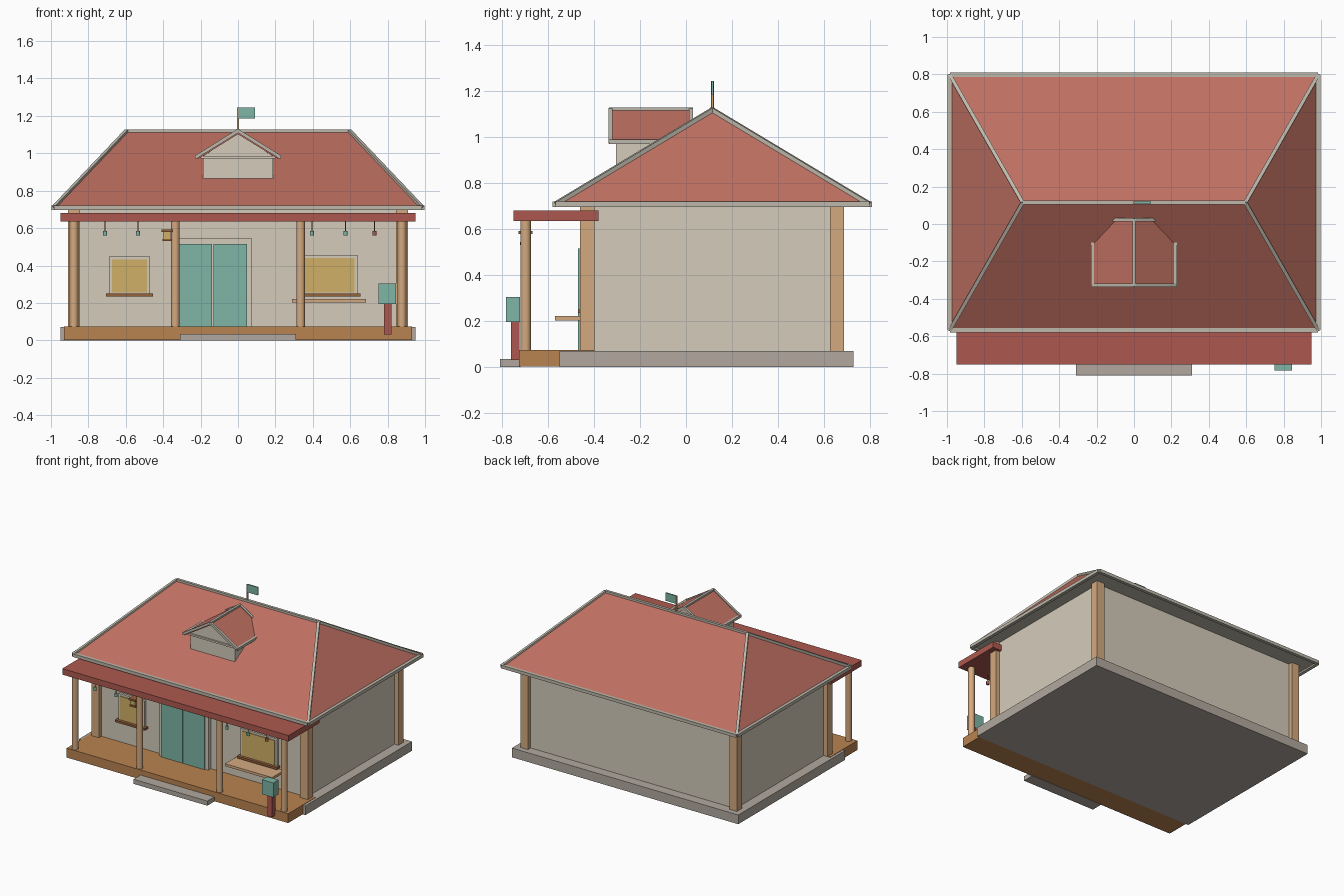
import bpy, bmesh
from mathutils import Vector

cube = bpy.data.objects.get("Cube")
if cube:
    bpy.data.objects.remove(cube)


def material(name, *srgb):
    m = bpy.data.materials.new(name)
    m.use_nodes = True
    col = [(c / 255 / 12.92) if c < 11 else ((c / 255 + 0.055) / 1.055) ** 2.4 for c in srgb] + [1]
    m.diffuse_color = col
    m.node_tree.nodes["Principled BSDF"].inputs["Base Color"].default_value = col
    return m


ROOF = material("roof red", 190, 111, 97)
DARK_RED = material("dark red", 172, 89, 78)
WALL = material("wall beige", 212, 203, 187)
TRIM = material("trim grey", 190, 185, 172)
STONE = material("stone grey", 178, 169, 159)
WOOD = material("post tan", 212, 170, 128)
DECK = material("deck orange", 186, 131, 80)
TEAL = material("teal", 126, 182, 166)
GLASS = material("window yellow", 208, 176, 102)
BROWN = material("sill brown", 150, 98, 58)


def finish(name, bm, *mats):
    bmesh.ops.recalc_face_normals(bm, faces=bm.faces)
    me = bpy.data.meshes.new(name)
    bm.to_mesh(me)
    bm.free()
    for m in mats:
        me.materials.append(m)
    ob = bpy.data.objects.new(name, me)
    bpy.context.collection.objects.link(ob)
    return ob


def box(name, mat, x, y, z):
    """Box from its extents along each axis."""
    bm = bmesh.new()
    bmesh.ops.create_cube(bm, size=1)
    for v in bm.verts:
        v.co = [lo + (c + 0.5) * (hi - lo) for c, (lo, hi) in zip(v.co, (x, y, z))]
    return finish(name, bm, mat)


def beam(name, mat, a, b, w=0.024):
    """Square bar between two points."""
    a, b = Vector(a), Vector(b)
    ob = box(name, mat, (-w / 2, w / 2), (-w / 2, w / 2), (0, (b - a).length))
    ob.location = a
    ob.rotation_euler = (b - a).to_track_quat('Z', 'Y').to_euler()


def cylinder(name, mat, x, y, z, r, sides=16):
    bm = bmesh.new()
    bmesh.ops.create_cone(bm, cap_ends=True, segments=sides, radius1=r, radius2=r, depth=z[1] - z[0])
    for f in bm.faces:
        f.smooth = len(f.verts) == 4
    for e in bm.edges:
        e.smooth = all(f.smooth for f in e.link_faces)
    bmesh.ops.translate(bm, verts=bm.verts, vec=(x, y, (z[0] + z[1]) / 2))
    return finish(name, bm, mat)


def extrude_y(name, mat, profile, y0, y1):
    """Solid from an x-z outline pushed along y."""
    bm = bmesh.new()
    face = bm.faces.new([bm.verts.new((x, y0, z)) for x, z in profile])
    geom = bmesh.ops.extrude_face_region(bm, geom=[face])["geom"]
    bmesh.ops.translate(bm, verts=[g for g in geom if isinstance(g, bmesh.types.BMVert)], vec=(0, y1 - y0, 0))
    return finish(name, bm, mat)


# Base, deck and step
box("foundation", STONE, (-0.95, 0.95), (-0.55, 0.73), (0, 0.07))
box("porch_deck", DECK, (-0.93, 0.93), (-0.726, -0.4), (0.002, 0.073))
box("front_step", STONE, (-0.31, 0.31), (-0.81, -0.72), (0, 0.035))

# House body with corner posts
box("walls", WALL, (-0.875, 0.875), (-0.43, 0.655), (0.07, 0.71))
for x in (-0.877, 0.877):
    for y in (-0.43, 0.657):
        box("corner_post", WOOD, (x - 0.032, x + 0.032), (y - 0.031, y + 0.031), (0.07, 0.71))

# Porch columns and flat porch roof
for x in (-0.877, -0.335, 0.335, 0.877):
    cylinder("porch_column", WOOD, x, -0.698, (0.07, 0.64), 0.023)
box("porch_roof", DARK_RED, (-0.95, 0.95), (-0.75, -0.38), (0.635, 0.68))

# Hipped main roof with a grey underside
EAVE, RIDGE, MID = 0.708, 1.118, 0.115
corners = [(-0.985, -0.568, EAVE), (0.985, -0.568, EAVE), (0.985, 0.798, EAVE), (-0.985, 0.798, EAVE)]
peaks = [(-0.595, MID, RIDGE), (0.595, MID, RIDGE)]
bm = bmesh.new()
vs = [bm.verts.new(p) for p in corners + peaks]
for ids in ((0, 1, 5, 4), (1, 2, 5), (2, 3, 4, 5), (3, 0, 4), (3, 2, 1, 0)):
    bm.faces.new([vs[i] for i in ids])
roof = finish("main_roof", bm, ROOF, TRIM)
for f in roof.data.polygons:
    f.material_index = 1 if f.normal.z < 0 else 0

# Roof trim along eaves, hips and ridge
for i in range(4):
    beam("eave_trim", TRIM, corners[i], corners[(i + 1) % 4])
    beam("hip_trim", TRIM, corners[i], peaks[0 if i in (0, 3) else 1], 0.02)
beam("ridge_trim", TRIM, *peaks, 0.02)

# Dormer
extrude_y("dormer_wall", WALL, [(-0.187, 0.865), (0.187, 0.865), (0.187, 0.985), (0, 1.105), (-0.187, 0.985)],
          -0.305, 0.02)
extrude_y("dormer_roof", ROOF, [(-0.225, 0.98), (0, 1.122), (0.225, 0.98), (0.21, 0.972), (0, 1.102), (-0.21, 0.972)],
          -0.328, 0.025)
for s in (-1, 1):
    for y in (-0.328, 0.022):
        beam("dormer_gable_trim", TRIM, (s * 0.225, y, 0.98), (0, y, 1.12), 0.018)
    beam("dormer_eave_trim", TRIM, (s * 0.222, -0.335, 0.98), (s * 0.222, 0.025, 0.98), 0.018)
beam("dormer_ridge_trim", TRIM, (0, -0.335, 1.12), (0, 0.03, 1.12), 0.018)
box("dormer_tie_board", WALL, (-0.2, 0.2), (-0.318, -0.3), (0.972, 0.985))

# Flag
cylinder("flag_pole", WOOD, 0, MID, (1.1, 1.245), 0.006, 8)
box("flag", TEAL, (0, 0.09), (MID - 0.005, MID + 0.005), (1.185, 1.245))

# Double door
box("door_frame", WALL, (-0.343, 0.075), (-0.46, -0.42), (0.07, 0.545))
for x0, x1 in ((-0.317, -0.138), (-0.132, 0.047)):
    box("door_leaf", TEAL, (x0, x1), (-0.47, -0.43), (0.073, 0.515))

# Windows with sills
for x0, x1, top in ((-0.69, -0.47, 0.447), (0.335, 0.64, 0.457)):
    box("window_frame", WALL, (x0, x1), (-0.448, -0.42), (0.245, top))
    box("window_glass", GLASS, (x0 + 0.016, x1 - 0.016), (-0.453, -0.445), (0.255, top - 0.016))
    box("window_sill", BROWN, (x0 - 0.015, x1 + 0.015), (-0.47, -0.42), (0.234, 0.25))

# Bench
box("bench_seat", WOOD, (0.29, 0.685), (-0.57, -0.43), (0.203, 0.222))

# Lantern on a porch column
for z0, z1, r, mat, part in ((0.578, 0.592, 0.03, BROWN, "cap"), (0.542, 0.58, 0.019, GLASS, "glass"),
                             (0.53, 0.543, 0.024, BROWN, "base")):
    box("lantern_" + part, mat, (-0.38 - r, -0.38 + r), (-0.698 - r, -0.698 + r), (z0, z1))

# Hanging ornaments under the porch roof
for x in (-0.71, -0.535, 0.395, 0.575, 0.73):
    cylinder("ornament_cord", BROWN, x, -0.698, (0.58, 0.64), 0.003, 6)
    cylinder("ornament", DARK_RED if x > 0.7 else TEAL, x, -0.698, (0.56, 0.585), 0.011, 10)

# Mailbox
box("mailbox_post", DARK_RED, (0.78, 0.82), (-0.762, -0.724), (0.03, 0.2))
box("mailbox", TEAL, (0.75, 0.845), (-0.783, -0.722), (0.195, 0.305))
